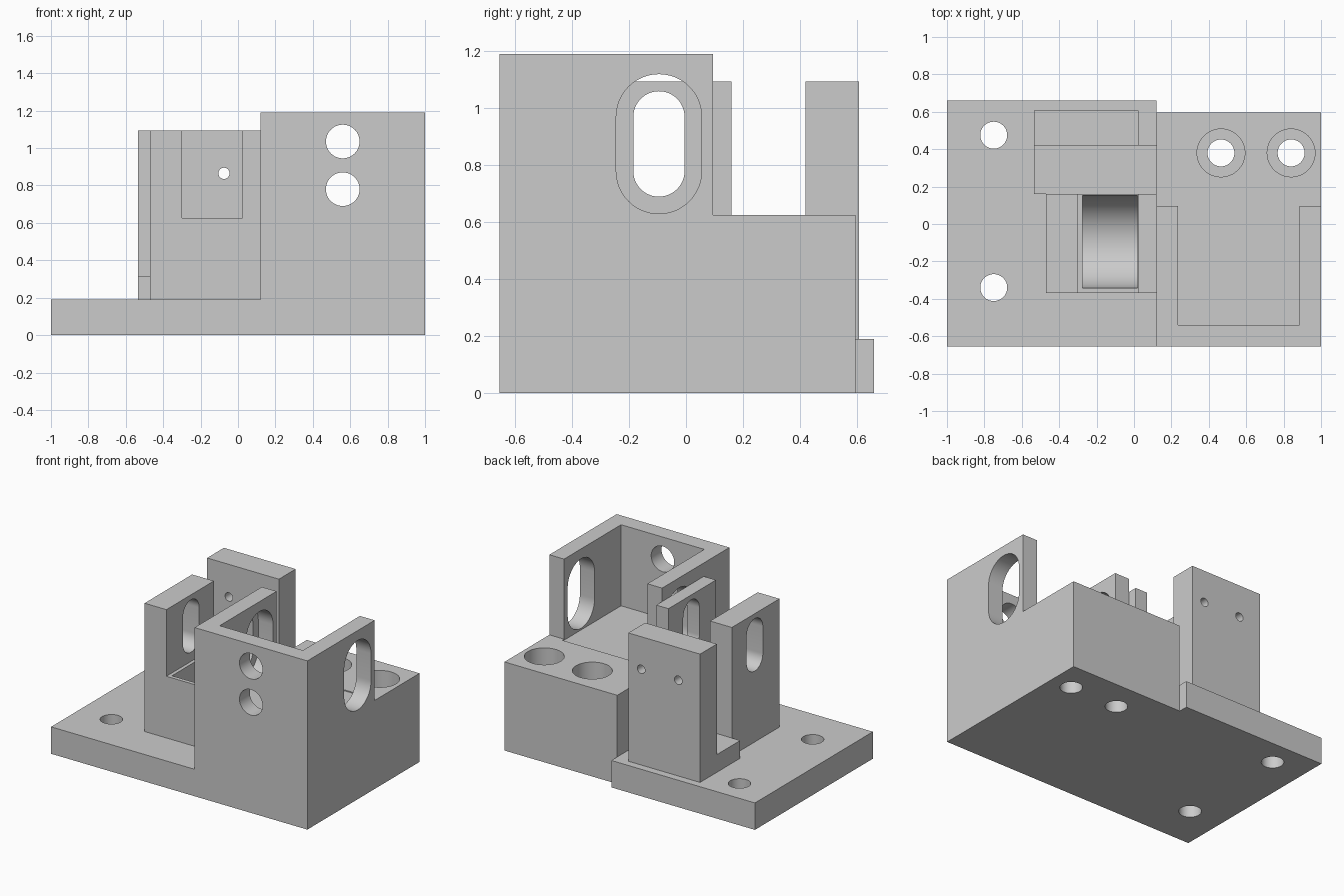
import bpy
import bmesh
import math

old = bpy.data.objects.get("Cube")
if old:
    bpy.data.objects.remove(old, do_unlink=True)

grey = bpy.data.materials.new("machined grey")
grey.use_nodes = True
grey.diffuse_color = (0.6, 0.6, 0.6, 1)
grey.node_tree.nodes["Principled BSDF"].inputs["Base Color"].default_value = (0.6, 0.6, 0.6, 1)

X, Y, Z = 0, 1, 2


def prism(name, outline, axis, start, end):
    """Extrude a 2D outline along an axis from start to end."""
    def place(p):
        co = list(p)
        co.insert(axis, start)
        return co
    bm = bmesh.new()
    face = bm.faces.new([bm.verts.new(place(p)) for p in outline])
    moved = bmesh.ops.extrude_face_region(bm, geom=[face])["geom"]
    for v in moved:
        if isinstance(v, bmesh.types.BMVert):
            v.co[axis] = end
    bmesh.ops.recalc_face_normals(bm, faces=bm.faces)
    mesh = bpy.data.meshes.new(name)
    bm.to_mesh(mesh)
    bm.free()
    mesh.materials.append(grey)
    obj = bpy.data.objects.new(name, mesh)
    bpy.context.collection.objects.link(obj)
    return obj


def rect(u0, u1, v0, v1):
    return [(u0, v0), (u1, v0), (u1, v1), (u0, v1)]


def circle(u, v, r, n=48):
    return [(u + r * math.cos(math.tau * i / n), v + r * math.sin(math.tau * i / n))
            for i in range(n)]


def slot(u, low, high, r, n=24):
    """Upright slot with round ends, from low to high overall."""
    pts = []
    for turn, v in ((0, high - r), (math.pi, low + r)):
        for i in range(n + 1):
            a = turn + math.pi * i / n
            pts.append((u + r * math.cos(a), v + r * math.sin(a)))
    return pts


def cut(obj, outline, axis, start, end):
    """Remove an extruded outline from a part."""
    tool = prism("cutter", outline, axis, start, end)
    tool.hide_render = True
    mod = obj.modifiers.new("cut", "BOOLEAN")
    mod.operation = "DIFFERENCE"
    mod.solver = "EXACT"
    mod.object = tool
    bpy.context.view_layer.objects.active = obj
    bpy.ops.object.modifier_apply(modifier=mod.name)
    bpy.data.objects.remove(tool, do_unlink=True)


# Base plate with two mounting holes
plate = prism("base_plate", rect(-1, 0.12, -0.655, 0.66), Z, 0, 0.19)
for y in (0.475, -0.34):
    cut(plate, circle(-0.75, y, 0.072), Z, -0.1, 0.3)

# Tall housing: stepped side profile, hollowed from above and behind
housing = prism("housing", [(-0.655, 0), (0.595, 0), (0.595, 0.625),
                            (0.095, 0.625), (0.095, 1.19), (-0.655, 1.19)], X, 0.12, 1)
cut(housing, rect(0.235, 0.885, -0.54, 0.115), Z, 0.618, 1.3)
cut(housing, slot(-0.095, 0.63, 1.12, 0.15), X, 0.0, 1.1)
for z in (0.78, 1.035):
    cut(housing, circle(0.56, z, 0.09), Y, -0.8, -0.4)
# Counterbored mounting holes at the rear
for x in (0.465, 0.84):
    cut(housing, circle(x, 0.38, 0.128), Z, 0.19, 0.8)
    cut(housing, circle(x, 0.38, 0.072), Z, -0.1, 0.3)

# Forked bracket with a wheel trough and axle slots
bracket = prism("forked_bracket", [(-0.47, 0.19), (0.12, 0.19), (0.12, 1.095), (0.025, 1.095),
                                   (0.025, 0.625), (-0.3, 0.625), (-0.3, 1.095), (-0.47, 1.095)],
                Y, -0.37, 0.16)
cut(bracket, circle(-0.095, 0.63, 0.248, 64), X, -0.275, 0.02)
cut(bracket, slot(-0.095, 0.69, 1.06, 0.09), X, -0.6, 0.2)

# Low step joining the bracket to the rear post
step = prism("low_step", rect(-0.535, 0.12, 0.16, 0.42), Z, 0.19, 0.315)

# Rear post with two small holes
post = prism("rear_post", rect(-0.535, 0.025, 0.42, 0.607), Z, 0.19, 1.095)
for x in (-0.075, -0.365):
    cut(post, circle(x, 0.865, 0.03, 24), Y, 0.3, 0.7)

# Smooth the bores while keeping edges sharp
bpy.ops.object.select_all(action="DESELECT")
for obj in (plate, housing, bracket, step, post):
    obj.select_set(True)
bpy.context.view_layer.objects.active = plate
bpy.ops.object.shade_smooth_by_angle(angle=math.radians(30))
